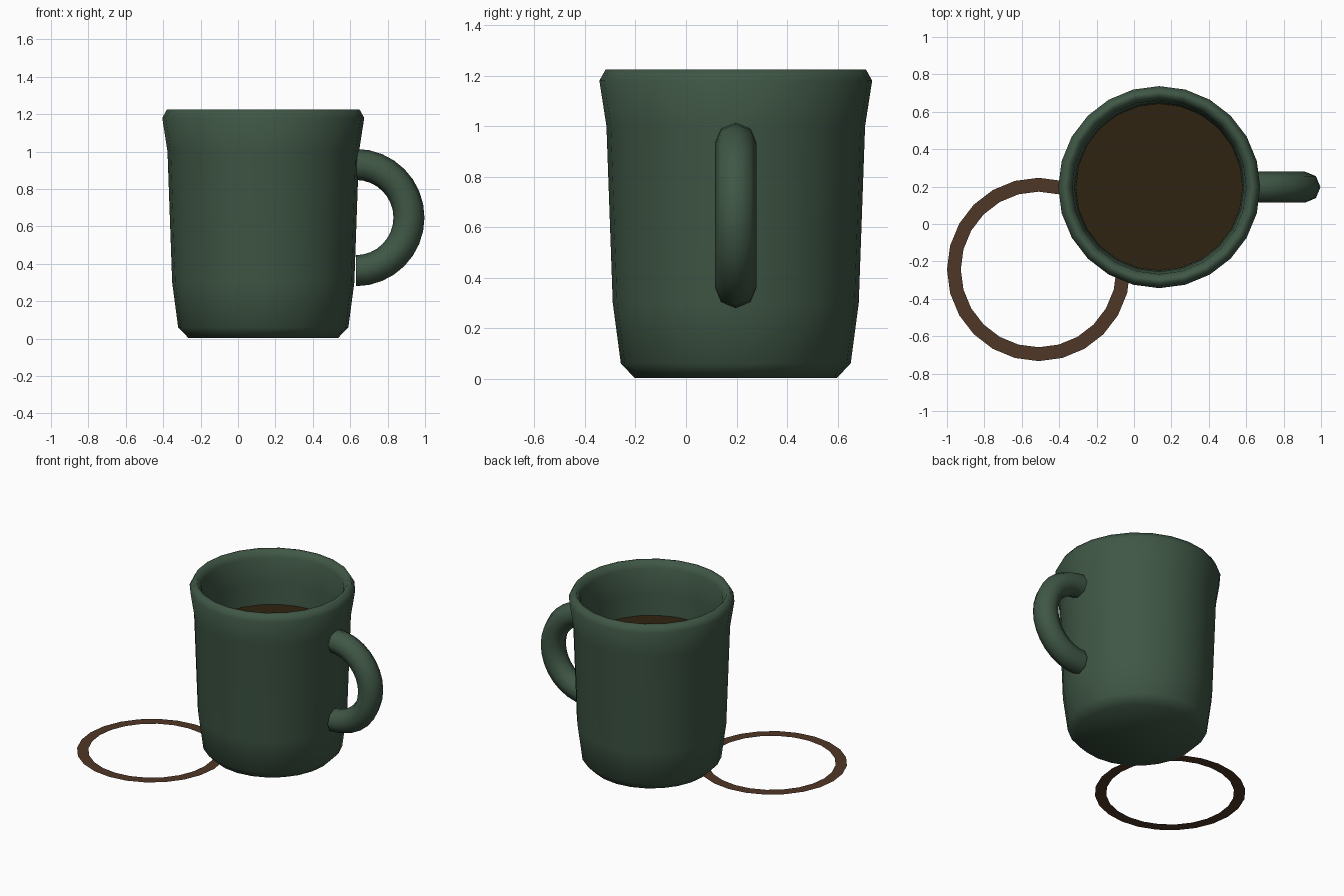
import bpy, bmesh, math
from math import cos, sin, pi

if "Cube" in bpy.data.objects:
    bpy.data.objects.remove(bpy.data.objects["Cube"])

CX, CY, SIDES = 0.135, 0.197, 24


def material(name, rgb):
    m = bpy.data.materials.new(name)
    m.diffuse_color = (*rgb, 1)
    m.use_nodes = True
    m.node_tree.nodes["Principled BSDF"].inputs["Base Color"].default_value = m.diffuse_color
    return m


green = material("green glaze", (0.05, 0.095, 0.06))
coffee_brown = material("dark coffee", (0.03, 0.017, 0.006))
stain_brown = material("coffee stain", (0.078, 0.038, 0.02))


def make(name, bm, mat, loc, angle=None):
    bmesh.ops.recalc_face_normals(bm, faces=bm.faces)
    me = bpy.data.meshes.new(name)
    bm.to_mesh(me)
    bm.free()
    me.materials.append(mat)
    ob = bpy.data.objects.new(name, me)
    ob.location = loc
    bpy.context.collection.objects.link(ob)
    if angle:
        bpy.ops.object.select_all(action='DESELECT')
        ob.select_set(True)
        bpy.context.view_layer.objects.active = ob
        bpy.ops.object.shade_smooth_by_angle(angle=math.radians(angle))
    return ob


def bridge(bm, rings):
    for a, b in zip(rings, rings[1:]):
        n = len(a)
        for i in range(n):
            j = (i + 1) % n
            bm.faces.new((a[i], a[j], b[j], b[i]))


def lathe(bm, profile):
    rings = [[bm.verts.new((r * cos(2 * pi * i / SIDES), r * sin(2 * pi * i / SIDES), z))
              for i in range(SIDES)] for r, z in profile]
    bridge(bm, rings)
    return rings


# Mug body: outer wall, rolled rim, inner wall and floor
bm = bmesh.new()
rings = lathe(bm, [(0.40, 0.003), (0.455, 0.06), (0.487, 0.30), (0.512, 1.0), (0.54, 1.18),
                   (0.515, 1.225), (0.49, 1.225), (0.465, 1.18), (0.452, 1.0),
                   (0.435, 0.30), (0.41, 0.08)])
bm.faces.new(rings[0])
bm.faces.new(rings[-1])
make("mug_body", bm, green, (CX, CY, 0), 65)

# Coffee surface inside the mug
bm = bmesh.new()
bmesh.ops.create_circle(bm, cap_ends=True, segments=SIDES, radius=0.447)
ob = make("coffee", bm, coffee_brown, (CX, CY, 0.85))

# Handle: half torus with an eight-sided section
bm = bmesh.new()
rings = []
for k in range(17):
    a = -pi / 2 + pi * k / 16
    ring = []
    for s in range(8):
        t = 2 * pi * s / 8
        r = 0.284 + 0.083 * cos(t)
        ring.append(bm.verts.new((r * cos(a), 0.083 * sin(t), r * sin(a))))
    rings.append(ring)
bridge(bm, rings)
bm.faces.new(rings[0])
bm.faces.new(rings[-1])
make("handle", bm, green, (0.63, CY, 0.647), 60)

# Flat coffee ring left on the table
bm = bmesh.new()
lathe(bm, [(0.49, 0), (0.416, 0)])
for f in bm.faces:
    f.normal_update()
make("coffee_ring_stain", bm, stain_brown, (-0.51, -0.243, 0.005))
